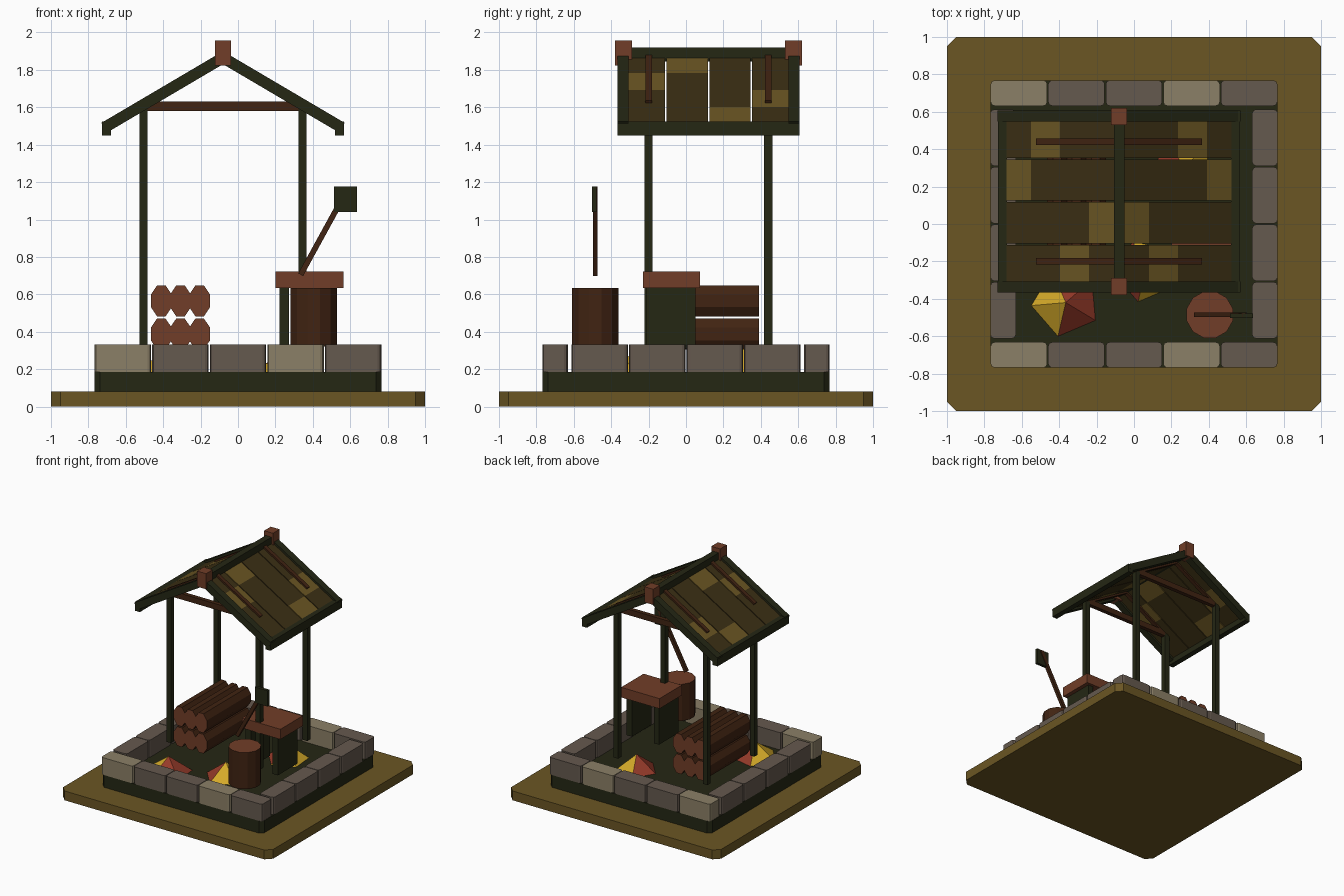
import bpy, bmesh, math
from mathutils import Matrix, Vector

if "Cube" in bpy.data.objects:
    bpy.data.objects.remove(bpy.data.objects["Cube"])


def material(name, rgb):
    m = bpy.data.materials.new(name)
    m.diffuse_color = (*rgb, 1)
    m.use_nodes = True
    m.node_tree.nodes["Principled BSDF"].inputs["Base Color"].default_value = m.diffuse_color
    return m


OCHRE = material("ochre", (0.145, 0.092, 0.017))
DARK_GREEN = material("dark_green", (0.018, 0.020, 0.007))
STONE_LIGHT = material("light_stone", (0.26, 0.215, 0.135))
STONE_DARK = material("dark_stone", (0.13, 0.10, 0.077))
RED_BROWN = material("red_brown", (0.165, 0.048, 0.021))
BARK = material("bark_brown", (0.052, 0.017, 0.006))
PLANK = material("dark_plank", (0.044, 0.029, 0.007))
YELLOW = material("flame_yellow", (0.66, 0.40, 0.022))
RED = material("flame_red", (0.30, 0.042, 0.022))


def finish(name, bm, *mats):
    me = bpy.data.meshes.new(name)
    bm.to_mesh(me)
    bm.free()
    for m in mats:
        me.materials.append(m)
    ob = bpy.data.objects.new(name, me)
    bpy.context.collection.objects.link(ob)
    return ob


def box_bm(lo, hi):
    lo, hi = Vector(lo), Vector(hi)
    bm = bmesh.new()
    bmesh.ops.create_cube(bm, size=1, matrix=Matrix.Translation((lo + hi) / 2)
                          @ Matrix.Diagonal((*(hi - lo), 1)))
    return bm


def box(name, lo, hi, mat, chamfer=0, matrix=None, segments=1):
    bm = box_bm(lo, hi)
    if chamfer:  # chamfer the upright edges only
        edges = [e for e in bm.edges
                 if abs(e.verts[0].co.z - e.verts[1].co.z) > 1e-4]
        bmesh.ops.bevel(bm, geom=edges, offset=chamfer, segments=segments,
                        affect='EDGES', profile=0.5)
    if matrix:
        bm.transform(matrix)
    return finish(name, bm, mat)


def cylinder(name, sides, matrix, side_mat, cap_mat, r2=None):
    """Unit cylinder along z, moved by matrix; caps get the second material."""
    bm = bmesh.new()
    bmesh.ops.create_cone(bm, cap_ends=True, segments=sides, radius1=1, radius2=1, depth=1,
                          matrix=Matrix.Rotation(math.pi / sides, 4, 'Z'))
    for f in bm.faces:
        f.material_index = int(len(f.verts) > 4)
    bm.transform(matrix)
    return finish(name, bm, side_mat, cap_mat)


# Ground plate and foundation
FLOOR, BASE = 0.185, 0.32
box("ground_plate", (-1, -1, 0), (1, 1, 0.08), OCHRE, 0.05)
box("foundation", (-0.768, -0.768, 0.08), (0.768, 0.768, FLOOR), DARK_GREEN, 0.03)

# Stone kerb: five stones front and back, four on each side
for s, side in ((-1, "front"), (1, "back")):
    for i in range(5):
        x = -0.615 + i * 0.3075
        y0, y1 = sorted((s * 0.632, s * 0.768))
        box(f"{side}_stone_{i}", (x - 0.151, y0, FLOOR), (x + 0.151, y1, 0.333),
            STONE_LIGHT if i in (0, 3) else STONE_DARK, 0.02, segments=2)
for s, side in ((-1, "left"), (1, "right")):
    for i in range(4):
        y = -0.461 + i * 0.3075
        x0, x1 = sorted((s * 0.632, s * 0.768))
        box(f"{side}_stone_{i}", (x0, y - 0.151, FLOOR), (x1, y + 0.151, 0.333),
            STONE_DARK, 0.02, segments=2)

# Posts and tie beams
CX, CY = -0.08, 0.12
for sy, end in ((-1, "front"), (1, "back")):
    y = CY + sy * 0.32
    for sx, side in ((-1, "left"), (1, "right")):
        x = CX + sx * 0.425
        box(f"{end}_{side}_post", (x - 0.022, y - 0.022, BASE), (x + 0.022, y + 0.022, 1.6),
            DARK_GREEN)
    box(f"{end}_tie_beam", (CX - 0.425, y - 0.018, 1.58), (CX + 0.425, y + 0.018, 1.63), BARK)

# Roof slopes
ANGLE, APEX = math.radians(30.5), 1.865
COS = math.cos(ANGLE)
SEG = 0.155 / COS
LIGHT_SEGMENT = (1, 0, 3, 2)  # light patch on each plank, front to back
ROWS = ((-0.31, -0.112), (-0.104, 0.118), (0.126, 0.344), (0.352, 0.55))
for s, side in ((-1, "left"), (1, "right")):
    slope = Matrix.Translation((CX, 0, APEX)) @ Matrix.Rotation(s * ANGLE, 4, 'Y')

    def slope_x(a, b):
        return sorted((s * a / COS, s * b / COS))

    for sy, end in ((-1, "front"), (1, "back")):
        y = CY + sy * 0.4575
        x0, x1 = slope_x(0, 0.635)
        box(f"{end}_{side}_barge_board", (x0, y - 0.03, -0.03), (x1, y + 0.03, 0.03),
            DARK_GREEN, matrix=slope)
        y = CY + sy * 0.32
        x0, x1 = slope_x(0.01, 0.43)
        box(f"{end}_{side}_rafter", (x0, y - 0.017, -0.027), (x1, y + 0.017, 0.027),
            BARK, matrix=slope)
    for row, (y0, y1) in enumerate(ROWS):
        x0, x1 = slope_x(0, 0.62)
        bm = box_bm((x0, y0, -0.012), (x1, y1, 0.012))
        for k in (1, 2, 3):
            bmesh.ops.bisect_plane(bm, geom=bm.verts[:] + bm.edges[:] + bm.faces[:],
                                   plane_co=(s * k * SEG, 0, 0), plane_no=(1, 0, 0))
        for f in bm.faces:
            d = abs(f.calc_center_median().x)
            f.material_index = int(min(3, int(d / SEG)) == LIGHT_SEGMENT[row])
        bm.transform(slope)
        finish(f"{side}_roof_plank_{row}", bm, PLANK, OCHRE)
    x = CX + s * 0.622
    box(f"{side}_eave_beam", (x - 0.024, -0.367, 1.45), (x + 0.024, 0.607, 1.525), DARK_GREEN)

# Ridge
box("ridge_beam", (CX - 0.028, -0.34, 1.845), (CX + 0.028, 0.58, 1.92), DARK_GREEN)
for sy, end in ((-1, "front"), (1, "back")):
    y = CY + sy * 0.455
    box(f"{end}_ridge_cap", (CX - 0.042, y - 0.045, 1.823), (CX + 0.042, y + 0.045, 1.957),
        RED_BROWN)

# Log stack
for r, z in enumerate((0.388, 0.565)):
    for c in range(3):
        m = (Matrix.Translation((-0.41 + c * 0.1025, 0.09, z))
             @ Matrix.Diagonal((0.06, 0.6, 0.089, 1)) @ Matrix.Rotation(math.pi / 2, 4, 'X'))
        cylinder(f"log_{r}_{c}", 8, m, BARK, RED_BROWN)

# Work table
box("table_top", (0.2, -0.23, 0.635), (0.565, 0.075, 0.722), RED_BROWN)
for side, x in (("left", 0.222), ("right", 0.48)):
    box(f"{side}_table_leg", (x, -0.215, 0.31), (x + 0.05, 0.05, 0.636), DARK_GREEN)

# Chopping block
cylinder("chopping_block", 12, Matrix.Translation((0.405, -0.485, (BASE + 0.635) / 2))
         @ Matrix.Diagonal((0.128, 0.128, 0.635 - BASE, 1)), BARK, RED_BROWN)

# Axe
a, b = Vector((0.335, -0.485, 0.705)), Vector((0.59, -0.485, 1.17))
tilt = math.atan2(b.x - a.x, b.z - a.z)
box("axe_handle", (-0.015, -0.013, 0), (0.015, 0.013, (b - a).length), BARK,
    matrix=Matrix.Translation(a) @ Matrix.Rotation(tilt, 4, 'Y'))
box("axe_head", (0.512, -0.503, 1.04), (0.635, -0.478, 1.176), DARK_GREEN)

# Small flame heaps: five-sided cones, half red and half yellow
for i, (x, y, r, red_side) in enumerate(((-0.365, -0.42, 0.185, 1), (0.06, -0.25, 0.17, -1),
                                         (0.26, 0.30, 0.17, -1))):
    bm = bmesh.new()
    bmesh.ops.create_cone(bm, cap_ends=True, segments=5, radius1=r, radius2=0, depth=0.13,
                          matrix=Matrix.Rotation(math.radians(23), 4, 'Z'))
    bmesh.ops.remove_doubles(bm, verts=bm.verts, dist=1e-4)
    bm.normal_update()
    for f in bm.faces:
        f.material_index = int(f.normal.x * red_side > 0.02)
    bm.transform(Matrix.Translation((x, y, FLOOR + 0.065)))
    finish(f"flame_heap_{i}", bm, YELLOW, RED)
